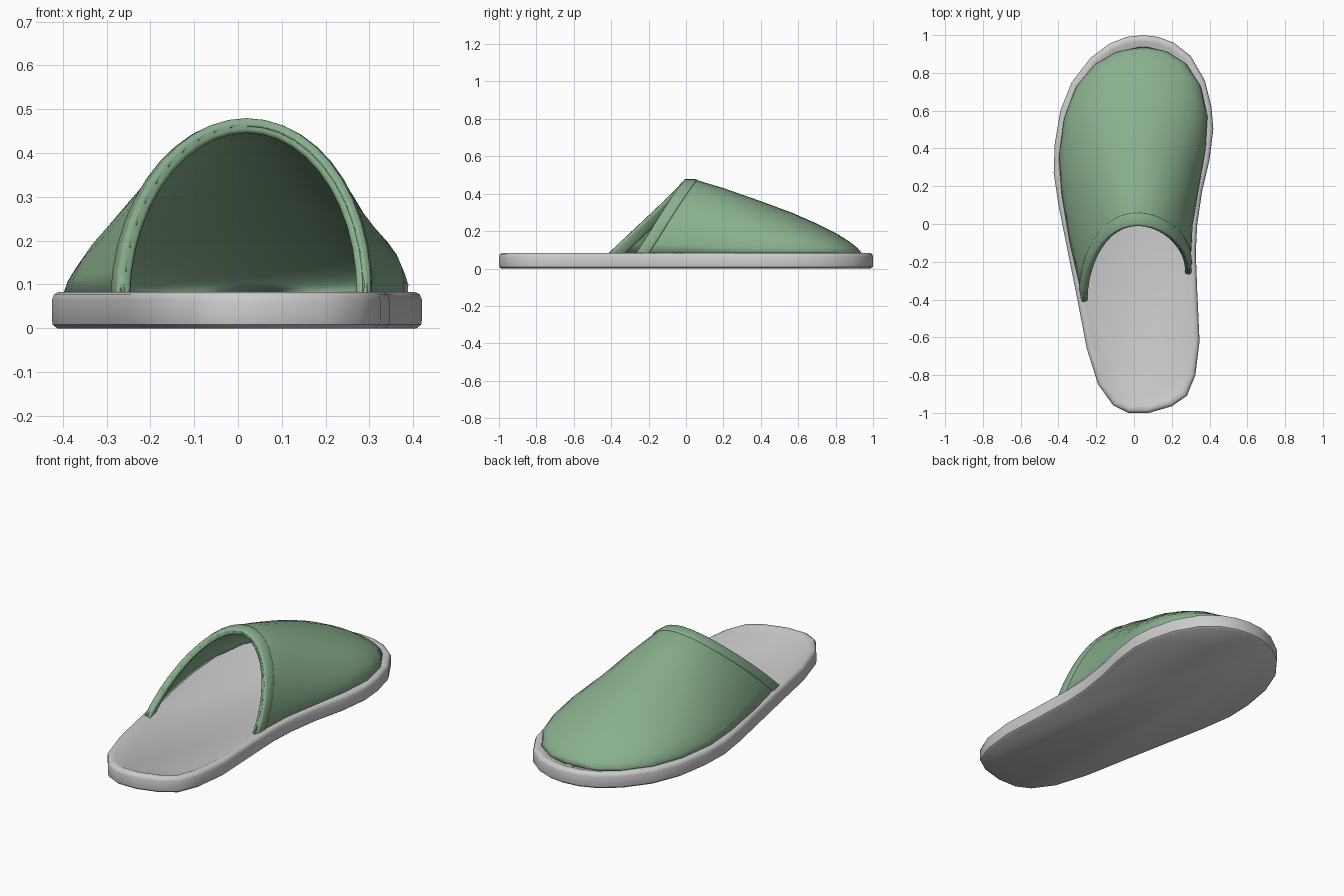
import bpy, bmesh, math
from mathutils import Vector

if "Cube" in bpy.data.objects:
    bpy.data.objects.remove(bpy.data.objects["Cube"])


def make_object(name, verts, faces, mat=None, angle=40):
    me = bpy.data.meshes.new(name)
    me.from_pydata(verts, [], faces)
    ob = bpy.data.objects.new(name, me)
    bpy.context.collection.objects.link(ob)
    if mat:
        me.materials.append(mat)
    bpy.ops.object.select_all(action='DESELECT')
    ob.select_set(True)
    bpy.context.view_layer.objects.active = ob
    bpy.ops.object.shade_smooth_by_angle(angle=math.radians(angle))
    return ob


green = bpy.data.materials.new("green_fabric")
green.diffuse_color = (0.25, 0.43, 0.27, 1)
green.use_nodes = True
green.node_tree.nodes["Principled BSDF"].inputs["Base Color"].default_value = green.diffuse_color

# Sole: foot outline (clockwise from the toe), stacked in inset layers
outline = [Vector(p) for p in [
    (.05, 1), (.13, .99), (.21, .96), (.3, .89), (.375, .76), (.41, .62), (.42, .5),
    (.4, .34), (.36, .17), (.335, 0), (.327, -.15), (.335, -.36), (.347, -.62),
    (.325, -.8), (.28, -.91), (.2, -.965), (.08, -1), (-.03, -1), (-.11, -.96),
    (-.19, -.85), (-.25, -.66), (-.3, -.4), (-.35, -.15), (-.4, .1), (-.425, .27),
    (-.42, .42), (-.39, .6), (-.33, .75), (-.23, .88), (-.13, .955), (-.04, .99)]]
n = len(outline)


def inset(d):
    pts = []
    for i, p in enumerate(outline):
        a = (p - outline[i - 1]).normalized()
        b = (outline[(i + 1) % n] - p).normalized()
        t = (a + b).normalized()
        pts.append(p + Vector((t.y, -t.x)) * d)
    return pts


layers = [(.012, 0), (.002, .008), (0, .02), (0, .065), (.005, .077),
          (.015, .083), (.035, .083), (.05, .076)]
verts = [(p.x, p.y, z) for d, z in layers for p in inset(d)]
faces = [(k * n + i, (k + 1) * n + i, (k + 1) * n + (i + 1) % n, k * n + (i + 1) % n)
         for k in range(len(layers) - 1) for i in range(n)]
faces += [tuple(range(n)), tuple(reversed(range((len(layers) - 1) * n, len(layers) * n)))]
make_object("sole", verts, faces)

# Upper: arched sections, each as left foot, right foot and apex
BASE = .076
SEG = 22
sections = [
    ((-.27, -.42), (.297, -.27), (.02, -.01, .473)),
    ((-.287, -.34), (.3, -.2), (.02, .06, .472)),
    ((-.343, -.1), (.308, -.02), (.03, .2, .43)),
    ((-.385, .15), (.342, .18), (.03, .4, .36)),
    ((-.4, .35), (.376, .38), (.04, .57, .297)),
    ((-.373, .55), (.388, .55), (.04, .7, .24)),
    ((-.31, .72), (.355, .71), (.05, .8, .19)),
    ((-.21, .84), (.28, .84), (.05, .872, .145)),
    ((-.1, .908), (.18, .908), (.05, .917, .11)),
    ((.03, .937), (.07, .937), (.05, .938, .085))]


def arch(left, right, apex):
    mid, half = (left[0] + right[0]) / 2, (right[0] - left[0]) / 2
    pts = []
    for j in range(SEG + 1):
        a = math.pi * j / SEG
        c, s = math.cos(a), math.sin(a)
        foot_y = left[1] + (right[1] - left[1]) * (c + 1) / 2
        pts.append((mid + half * c + (apex[0] - mid) * s,
                    foot_y + (apex[1] - foot_y) * s,
                    BASE + (apex[2] - BASE) * s))
    return pts


def loft(name, secs, thickness, offset):
    m = SEG + 1
    verts = [p for s in secs for p in arch(*s)]
    faces = [(i * m + j, (i + 1) * m + j, (i + 1) * m + j + 1, i * m + j + 1)
             for i in range(len(secs) - 1) for j in range(SEG)]
    ob = make_object(name, verts, faces, green, 50)
    mod = ob.modifiers.new("thickness", 'SOLIDIFY')
    mod.thickness, mod.offset = thickness, offset
    return ob


loft("upper", sections, .012, -1)

# Raised trim band around the foot opening
band = loft("opening_trim", sections[:2], .034, -.6)
bev = band.modifiers.new("soft_edges", 'BEVEL')
bev.width, bev.segments = .009, 2
